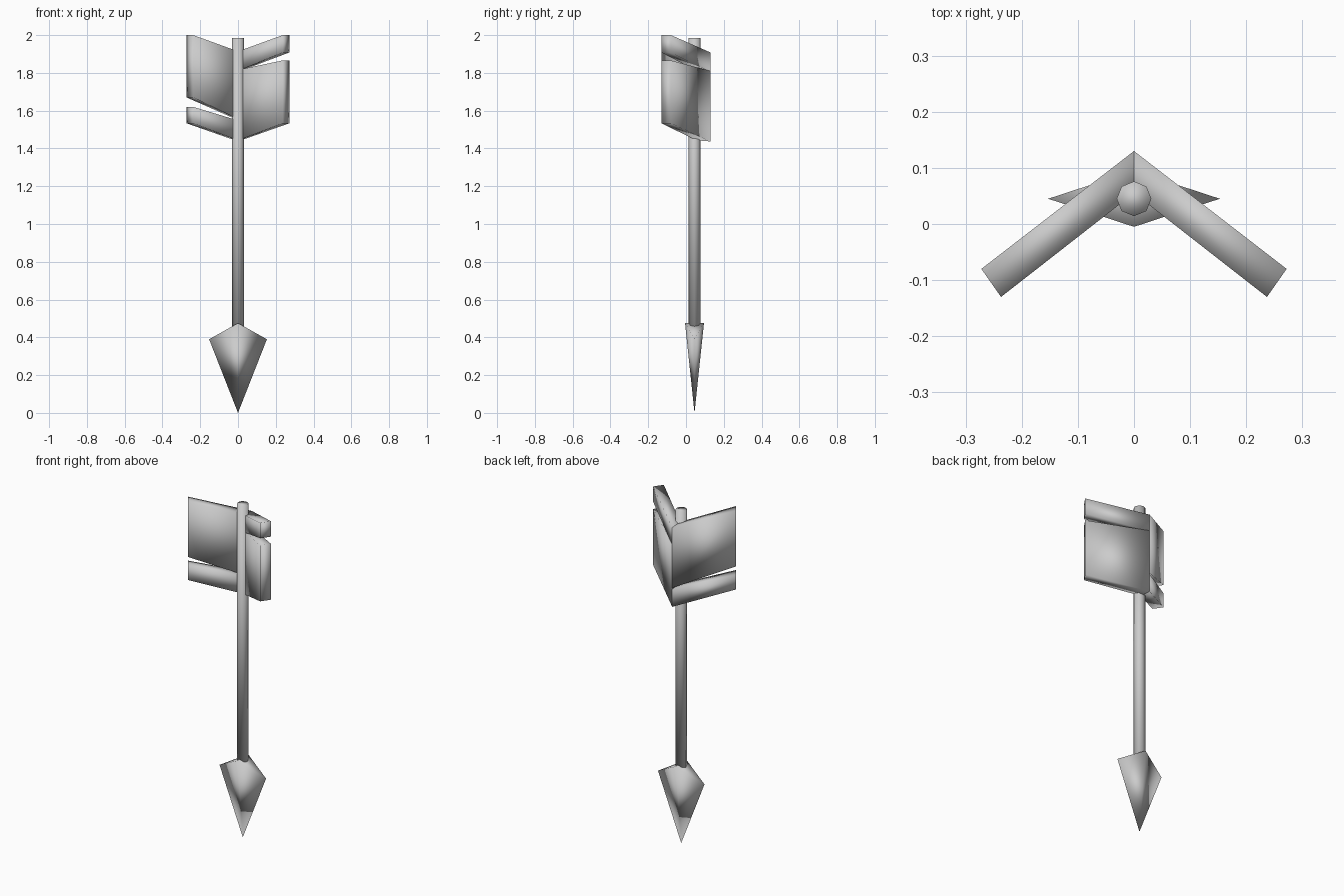
import bpy
import bmesh

if "Cube" in bpy.data.objects:
    bpy.data.objects.remove(bpy.data.objects["Cube"])

AXIS_Y = 0.045  # the shaft sits slightly behind the centre


def make_object(name, verts, faces):
    mesh = bpy.data.meshes.new(name)
    mesh.from_pydata(verts, [], faces)
    bm = bmesh.new()
    bm.from_mesh(mesh)
    bmesh.ops.recalc_face_normals(bm, faces=bm.faces)
    bm.to_mesh(mesh)
    bm.free()
    mesh.shade_smooth()
    obj = bpy.data.objects.new(name, mesh)
    bpy.context.collection.objects.link(obj)
    return obj


# Eight-sided shaft
bottom, top = 0.43, 1.985
bpy.ops.mesh.primitive_cylinder_add(
    vertices=8, radius=0.031, depth=top - bottom,
    location=(0, AXIS_Y, (top + bottom) / 2))
shaft = bpy.context.object
shaft.name = "shaft"
shaft.data.shade_smooth()

# Arrowhead: flattened pyramid pointing down, with a ridged top
make_object(
    "arrowhead",
    [(0, AXIS_Y, 0), (0.153, AXIS_Y, 0.39), (-0.153, AXIS_Y, 0.39),
     (0, AXIS_Y - 0.05, 0.475), (0, AXIS_Y + 0.05, 0.475)],
    [(0, 1, 3), (0, 3, 2), (0, 2, 4), (0, 4, 1), (3, 1, 4), (3, 4, 2)])

# Plan of one feather slab, mitred where the two wings meet at the back
PLAN = [(0, 0.13), (0.272, -0.08), (0.237, -0.13), (0, 0.055)]


def feather(name, side, low, high):
    """low and high are (z at the mitre, z at the outer end)."""
    verts = []
    for root, tip in (low, high):
        for (x, y), z in zip(PLAN, (root, tip, tip, root + 0.006)):
            verts.append((side * x, y, z))
    faces = [(0, 1, 2, 3), (4, 5, 6, 7)]
    faces += [(i, (i + 1) % 4, (i + 1) % 4 + 4, i + 4) for i in range(4)]
    return make_object(name, verts, faces)


# Left wing is notched near the bottom, right wing near the top
feather("feather_left_large", -1, (1.55, 1.67), (1.908, 2.0))
feather("feather_left_small", -1, (1.437, 1.533), (1.542, 1.62))
feather("feather_right_large", 1, (1.437, 1.533), (1.81, 1.866))
feather("feather_right_small", 1, (1.805, 1.908), (1.908, 2.0))
